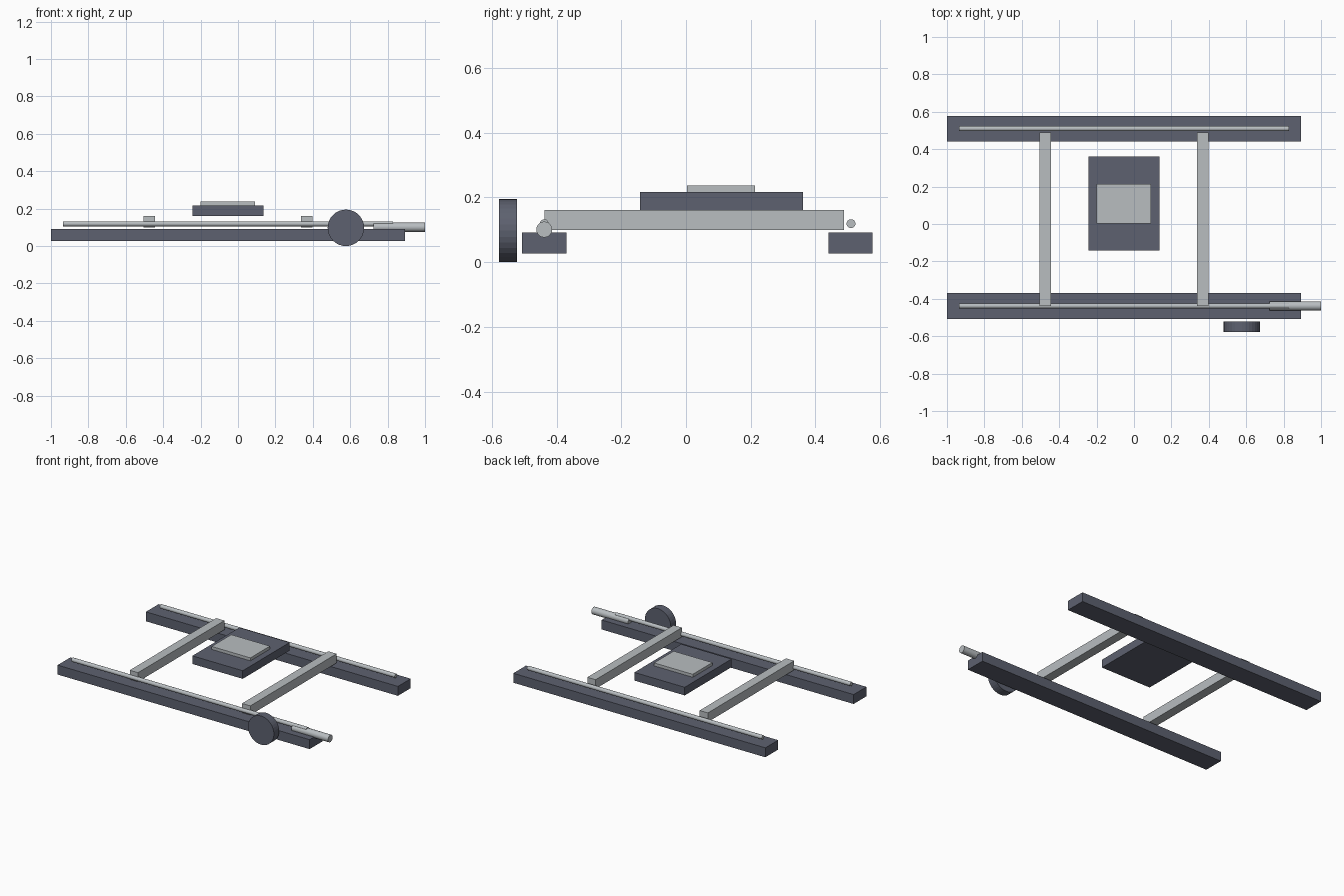
import bpy
import math

if "Cube" in bpy.data.objects:
    bpy.data.objects.remove(bpy.data.objects["Cube"])


def material(name, color):
    m = bpy.data.materials.new(name)
    m.diffuse_color = color
    m.use_nodes = True
    m.node_tree.nodes["Principled BSDF"].inputs["Base Color"].default_value = m.diffuse_color
    return m


dark = material("dark_frame", (0.11, 0.12, 0.16, 1))
light = material("light_metal", (0.48, 0.51, 0.53, 1))


def box(name, x, y, z, mat):
    """Box from (min, max) ranges on each axis."""
    bpy.ops.mesh.primitive_cube_add(size=1, location=[sum(r) / 2 for r in (x, y, z)])
    ob = bpy.context.object
    ob.name = name
    ob.scale = [r[1] - r[0] for r in (x, y, z)]
    bpy.ops.object.transform_apply(location=False, rotation=False, scale=True)
    ob.data.materials.append(mat)
    return ob


def cylinder(name, center, radius, length, axis, mat, sides, smooth=False):
    rot = (0, math.pi / 2, 0) if axis == "X" else (math.pi / 2, 0, 0)
    bpy.ops.mesh.primitive_cylinder_add(vertices=sides, radius=radius, depth=length,
                                        location=center, rotation=rot)
    ob = bpy.context.object
    ob.name = name
    ob.data.materials.append(mat)
    if smooth:
        bpy.ops.object.shade_smooth_by_angle()
    return ob


# Side rails, each with a guide rod just above it
for side, y_range, rod_y in (("front", (-0.507, -0.370), -0.438),
                             ("back", (0.440, 0.577), 0.510)):
    box(side + "_rail", (-1.0, 0.893), y_range, (0.027, 0.091), dark)
    cylinder(side + "_guide_rod", (-0.053, rod_y, 0.119), 0.0137, 1.765, "X", light, 24, True)

# Cross bars
for side, x in (("left", -0.475), ("right", 0.368)):
    box(side + "_cross_bar", (x - 0.031, x + 0.031), (-0.438, 0.488), (0.100, 0.162), light)

# Carriage and its top plate
box("carriage", (-0.243, 0.135), (-0.142, 0.361), (0.162, 0.217), dark)
box("carriage_plate", (-0.200, 0.091), (0.003, 0.213), (0.217, 0.237), light)

# Drive handle and hand wheel on the front side
cylinder("handle", (0.8625, -0.438, 0.101), 0.0245, 0.275, "X", light, 24, True)
cylinder("hand_wheel", (0.577, -0.550, 0.0975), 0.0975, 0.056, "Y", dark, 32)
